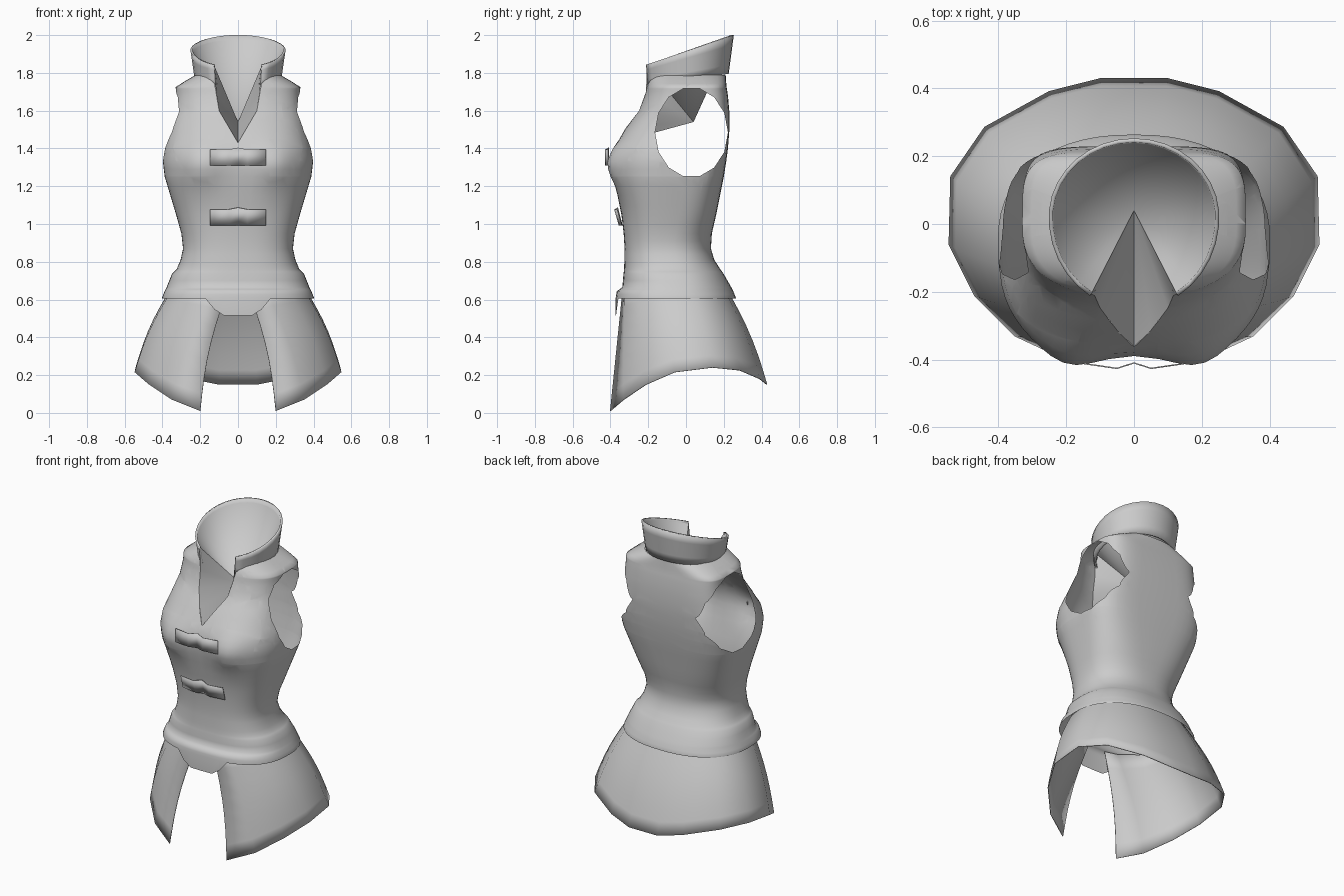
import bpy, bmesh, math
from mathutils import Vector

if "Cube" in bpy.data.objects:
    bpy.data.objects.remove(bpy.data.objects["Cube"])

GREY = (0.6, 0.6, 0.6, 1)
cloth = bpy.data.materials.new("grey cloth")
cloth.use_nodes = True
cloth.diffuse_color = GREY
cloth.node_tree.nodes["Principled BSDF"].inputs["Base Color"].default_value = GREY


def finish(name, bm, thickness=0.0, angle=50):
    bmesh.ops.recalc_face_normals(bm, faces=bm.faces)
    mesh = bpy.data.meshes.new(name)
    bm.to_mesh(mesh)
    bm.free()
    mesh.materials.append(cloth)
    ob = bpy.data.objects.new(name, mesh)
    bpy.context.collection.objects.link(ob)
    bpy.ops.object.select_all(action="DESELECT")
    ob.select_set(True)
    bpy.context.view_layer.objects.active = ob
    bpy.ops.object.shade_smooth_by_angle(angle=math.radians(angle))
    if thickness:
        mod = ob.modifiers.new("thickness", "SOLIDIFY")
        mod.thickness = thickness
        mod.offset = 0


def sheet(rows, closed=False):
    """Bridge rows of points into a grid of quads."""
    bm = bmesh.new()
    grid = [[bm.verts.new(p) for p in row] for row in rows]
    n = len(rows[0])
    for a, b in zip(grid, grid[1:]):
        for i in range(n if closed else n - 1):
            j = (i + 1) % n
            bm.faces.new((a[i], a[j], b[j], b[i]))
    return bm


def convex_cut(bm, poly, u, v, near):
    """Cut a convex opening, drawn counter-clockwise on axes u and v."""
    planes = []
    for p, q in zip(poly, poly[1:] + poly[:1]):
        co, no = Vector(), Vector()
        co[u], co[v] = p
        no[u], no[v] = p[1] - q[1], q[0] - p[0]
        planes.append((co, no.normalized()))
        faces = [f for f in bm.faces if near(f.calc_center_median())]
        geom = set(faces)
        for f in faces:
            geom.update(f.edges)
            geom.update(f.verts)
        bmesh.ops.bisect_plane(bm, geom=list(geom), plane_co=co, plane_no=no, dist=1e-5)
    gone = []
    for f in bm.faces:
        c = f.calc_center_median()
        if near(c) and all((c - co).dot(no) > 0 for co, no in planes):
            gone.append(f)
    bmesh.ops.delete(bm, geom=gone, context="FACES")


# Torso sections: height, half width, front, back
SECTIONS = [
    (0.61, 0.402, -0.372, 0.264), (0.645, 0.388, -0.366, 0.25),
    (0.665, 0.378, -0.337, 0.24), (0.735, 0.35, -0.331, 0.2),
    (0.76, 0.325, -0.328, 0.182), (0.81, 0.304, -0.326, 0.15),
    (0.87, 0.291, -0.325, 0.132), (0.95, 0.3, -0.33, 0.137),
    (1.05, 0.328, -0.342, 0.16), (1.15, 0.358, -0.362, 0.18),
    (1.25, 0.388, -0.38, 0.2), (1.33, 0.398, -0.388, 0.213),
    (1.4, 0.39, -0.378, 0.222), (1.5, 0.36, -0.325, 0.23),
    (1.6, 0.338, -0.252, 0.229), (1.68, 0.33, -0.222, 0.222),
    (1.725, 0.33, -0.212, 0.215), (1.76, 0.275, -0.203, 0.212),
    (1.79, 0.222, -0.19, 0.21)]
FRONT_N = 2.6


def section(z):
    for a, b in zip(SECTIONS, SECTIONS[1:]):
        if z <= b[0]:
            t = (z - a[0]) / (b[0] - a[0])
            return [p + (q - p) * t for p, q in zip(a, b)]
    return SECTIONS[-1]


def bust(x, z):
    return 0.046 * math.exp(-((abs(x) - 0.2) / 0.11) ** 2 - ((z - 1.31) / 0.11) ** 2)


def front_y(x, z):
    _, w, f, b = section(z)
    mid = (f + b) / 2
    return mid + (f - mid) * (1 - abs(x / w) ** FRONT_N) ** (1 / FRONT_N) - bust(x, z)


def torso_row(z, count=56):
    _, w, f, b = section(z)
    mid, row = (f + b) / 2, []
    # The back is squarer across the shoulder blades
    square = max(0, min(1, (z - 0.9) / 0.5, (1.8 - z) / 0.07))
    for i in range(count):
        a = math.tau * i / count
        s, c = math.sin(a), math.cos(a)
        n = FRONT_N if c > 0 else 2.3 + 2.2 * square
        x = w * math.copysign(abs(s) ** (2 / n), s)
        y = mid + ((f if c > 0 else b) - mid) * abs(c) ** (2 / n)
        if c > 0:
            y -= bust(x, z) * min(1, c * 2)
        row.append(Vector((x, y, z)))
    return row


heights = []
for a, b in zip(SECTIONS, SECTIONS[1:]):
    heights += [a[0], (a[0] + b[0]) / 2]
rows = [torso_row(z) for z in heights + [SECTIONS[-1][0]]]
# Front tab that dips below the waist band
tab = [p.copy() for p in rows[0]]
for p in tab:
    p.z -= 0.005
    if p.y < 0:
        p.z -= 0.09 * max(0, min(1, (0.17 - abs(p.x)) / 0.07))
bm = sheet([tab] + rows, closed=True)

# Arm holes and neck opening
hole = [(0.029 + 0.193 * math.cos(math.tau * i / 14), 1.485 + 0.238 * math.sin(math.tau * i / 14))
        for i in range(14)]
for side in (1, -1):
    convex_cut(bm, hole, 1, 2, lambda c: c.x * side > 0.15 and 1.2 < c.z < 1.78)
NECK = [(0, 1.43), (0.1, 1.6), (0.14, 1.84)]
convex_cut(bm, NECK + [(-x, z) for x, z in NECK[:0:-1]], 0, 2,
           lambda c: c.y < 0 and c.z > 1.4 and abs(c.x) < 0.25)
finish("torso", bm, angle=60)


# Standing collar, open at the front
def collar_row(h, count=28):
    row = []
    for i in range(count + 1):
        a = math.radians(31 + 298 * i / count)
        s, c = math.sin(a), math.cos(a)
        x = (0.224 + 0.022 * h) * s
        y = 0.02 - (0.255 + 0.01 * h if c > 0 else 0.2 + 0.027 * h) * c
        low, high = 1.765 + 0.14 * y, 1.915 + 0.345 * y
        row.append(Vector((x, y, low + (high - low) * h)))
    return row


finish("collar", sheet([collar_row(h) for h in (0, 0.25, 0.5, 0.75, 1)]), 0.012)

# Funnel lining from the collar rim and lapels down to a point
edge = [Vector((x, front_y(x, z), z))
        for x, z in ((0, 1.43), (0.05, 1.515), (0.1, 1.6), (0.116, 1.7))]
rim = edge + collar_row(0.97) + [Vector((-p.x, p.y, p.z)) for p in edge[:0:-1]]
bm = bmesh.new()
tip = bm.verts.new((0, 0.04, 1.54))
ring = [bm.verts.new(p) for p in rim]
for a, b in zip(ring, ring[1:] + ring[:1]):
    bm.faces.new((tip, a, b))
finish("neck_lining", bm)

# Flared skirt, open at the front: hem and waist on one side, then mirrored
HEM = [(0.2, -0.4, 0.01), (0.35, -0.33, 0.07), (0.47, -0.21, 0.15), (0.545, -0.06, 0.215),
       (0.54, 0.14, 0.24), (0.44, 0.285, 0.225), (0.25, 0.39, 0.18), (0.1, 0.428, 0.15)]
WAIST = [(0.06, -0.335, 0.64), (0.15, -0.325, 0.65), (0.26, -0.26, 0.66), (0.328, -0.14, 0.68),
         (0.333, 0.02, 0.69), (0.275, 0.12, 0.69), (0.16, 0.178, 0.69), (0.06, 0.195, 0.69)]


def both_sides(points):
    pts = [Vector(p) for p in points]
    return pts + [Vector((-p.x, p.y, p.z)) for p in reversed(pts)]


rows = []
for k in range(8):
    t = k / 7
    row = []
    for p, q in zip(both_sides(WAIST), both_sides(HEM)):
        out = Vector((q.x, max(q.y, 0), 0)).normalized()
        row.append(p.lerp(q, t) + out * 0.024 * math.sin(math.pi * t))
    rows.append(row)
finish("skirt", sheet(rows), 0.005)

# Front clasps: folded plates with a pointed middle
CLASP = [(0.148, 0.0), (0.05, 0.014), (0, -0.002)]


def clasp(name, z, y, lean):
    rows = []
    for end in (1, -1):
        row = []
        for x, out in CLASP:
            half = 0.052 if x == 0 and end > 0 else 0.042
            row.append(Vector((x, y - out - lean * end, z + end * half)))
        rows.append(row + [Vector((-p.x, p.y, p.z)) for p in row[1::-1]])
    finish(name, sheet(rows), 0.004)


clasp("upper_clasp", 1.352, -0.412, 0.0)
clasp("lower_clasp", 1.035, -0.352, 0.012)
